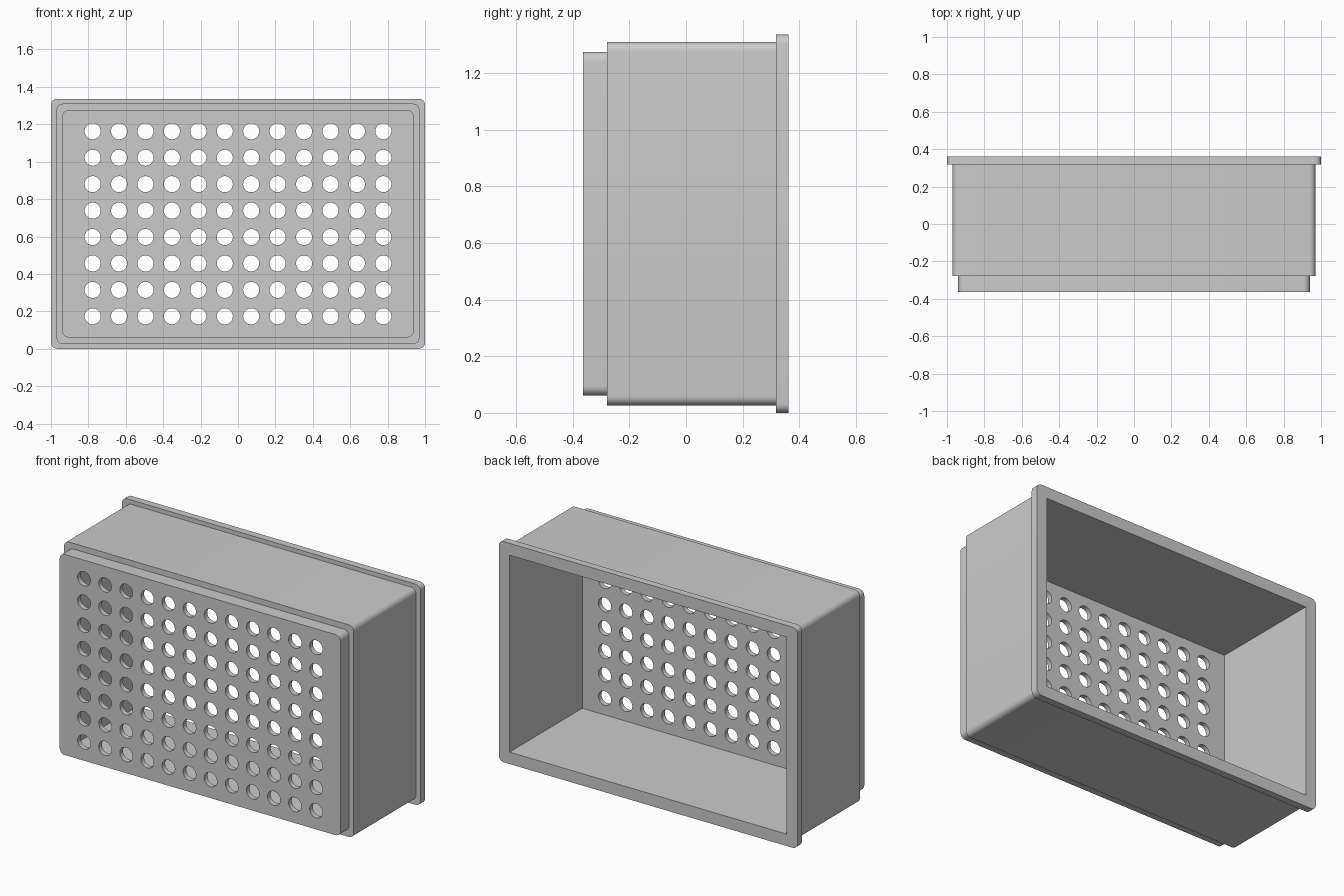
import bpy, bmesh, math

if "Cube" in bpy.data.objects:
    bpy.data.objects.remove(bpy.data.objects["Cube"])

CZ = 0.668            # mid height
FRONT, FLOOR, BACK = -0.363, -0.333, 0.362
PITCH, HOLE_R = 0.1413, 0.043

bm = bmesh.new()


def loop(points, y):
    """Closed edge loop in a plane of constant y."""
    vs = [bm.verts.new((x, y, z)) for x, z in points]
    for a, b in zip(vs, vs[1:] + vs[:1]):
        bm.edges.new((a, b))
    return vs


def rounded(hw, hh, r=0.033, seg=6):
    pts = []
    for i, (sx, sz) in enumerate([(1, 1), (-1, 1), (-1, -1), (1, -1)]):
        for k in range(seg + 1):
            a = math.pi / 2 * (i + k / seg)
            pts.append((sx * (hw - r) + r * math.cos(a), CZ + sz * (hh - r) + r * math.sin(a)))
    return pts


def circle(cx, cz, n=32):
    return [(cx + HOLE_R * math.cos(2 * math.pi * i / n),
             cz + HOLE_R * math.sin(2 * math.pi * i / n)) for i in range(n)]


def bridge(a, b):
    n = len(a)
    for i in range(n):
        j = (i + 1) % n
        bm.faces.new((a[i], a[j], b[j], b[i]))


def fill(loops, normal):
    """Flat face bounded by an outer loop, with the other loops as openings."""
    edges = [bm.edges.get((a, b)) for l in loops for a, b in zip(l, l[1:] + l[:1])]
    bmesh.ops.triangle_fill(bm, use_beauty=True, use_dissolve=False, edges=edges, normal=normal)


# Stepped outer shell: front plate, body, back flange
sections = [(0.94, 0.607, FRONT), (0.94, 0.607, -0.279),
            (0.97, 0.642, -0.279), (0.97, 0.642, 0.318),
            (1.0, 0.668, 0.318), (1.0, 0.668, BACK)]
rings = [loop(rounded(w, h), y) for w, h, y in sections]
for a, b in zip(rings, rings[1:]):
    bridge(a, b)

# Cavity open to the back
cw, ch = 0.928, 0.596
rect = [(cw, CZ + ch), (-cw, CZ + ch), (-cw, CZ - ch), (cw, CZ - ch)]
mouth, floor = loop(rect, BACK), loop(rect, FLOOR)
bridge(mouth, floor)

# Grid of 12 x 8 through holes
front_holes, floor_holes = [], []
for i in range(12):
    for j in range(8):
        c = circle((i - 5.5) * PITCH, CZ + (j - 3.5) * PITCH)
        front_holes.append(loop(c, FRONT))
        floor_holes.append(loop(c, FLOOR))
        bridge(front_holes[-1], floor_holes[-1])

# Flat faces: perforated front, perforated floor, back rim
fill([rings[0]] + front_holes, (0, -1, 0))
fill([floor] + floor_holes, (0, 1, 0))
fill([rings[-1], mouth], (0, 1, 0))

bmesh.ops.recalc_face_normals(bm, faces=bm.faces[:])
mesh = bpy.data.meshes.new("perforated_box")
bm.to_mesh(mesh)
bm.free()
box = bpy.data.objects.new("perforated_box", mesh)
bpy.context.collection.objects.link(box)
bpy.context.view_layer.objects.active = box
box.select_set(True)
bpy.ops.object.shade_smooth_by_angle(angle=math.radians(30))
